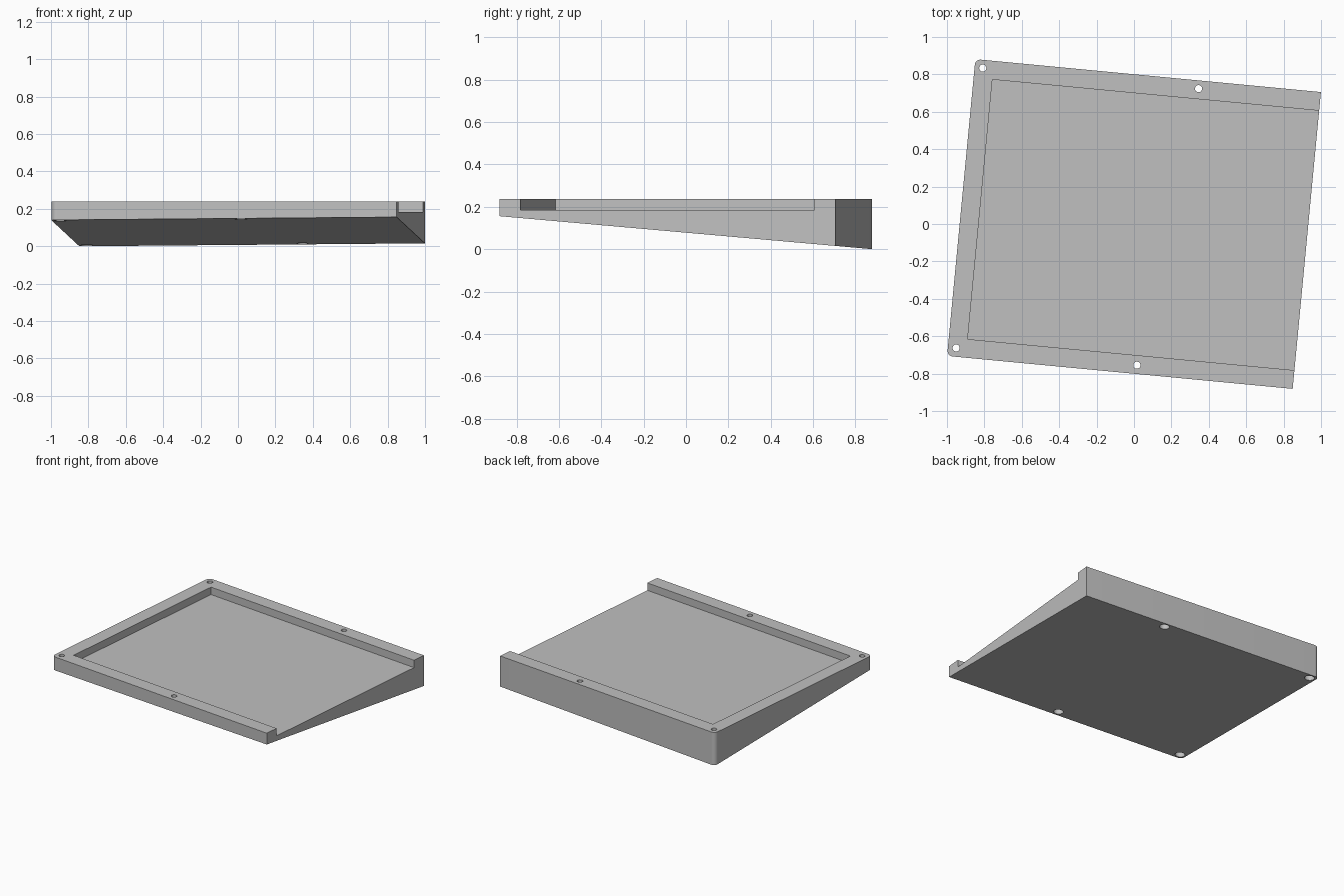
import bpy, bmesh, math
from mathutils import Matrix, Vector

cube = bpy.data.objects.get("Cube")
if cube:
    bpy.data.objects.remove(cube, do_unlink=True)

HALF_W, HALF_D, TOP, FLOOR = 0.928, 0.797, 0.238, 0.184
TURN = Matrix.Rotation(math.radians(-5.44), 3, "Z")

grey = bpy.data.materials.new("light grey")
grey.use_nodes = True
colour = (0.53, 0.53, 0.53, 1)
grey.diffuse_color = colour
grey.node_tree.nodes["Principled BSDF"].inputs["Base Color"].default_value = colour


def underside(y):
    """Height of the sloping base plane."""
    return 0.0885 * (0.882 - y)


def arc(cx, cy, r, start, end, steps):
    angles = [math.radians(start + (end - start) * i / steps) for i in range(steps + 1)]
    return [(cx + r * math.cos(a), cy + r * math.sin(a)) for a in angles]


def prism(name, outline, low, high):
    """Turned vertical prism; low and high give z from the y position."""
    bm = bmesh.new()
    pts = [TURN @ Vector((x, y, 0)) for x, y in outline]
    lower = [bm.verts.new((p.x, p.y, low(p.y))) for p in pts]
    upper = [bm.verts.new((p.x, p.y, high(p.y))) for p in pts]
    bm.faces.new(lower[::-1])
    bm.faces.new(upper)
    n = len(pts)
    for i in range(n):
        j = (i + 1) % n
        bm.faces.new((lower[i], lower[j], upper[j], upper[i]))
    mesh = bpy.data.meshes.new(name)
    bm.to_mesh(mesh)
    bm.free()
    mesh.materials.append(grey)
    obj = bpy.data.objects.new(name, mesh)
    bpy.context.collection.objects.link(obj)
    return obj


def cut(target, cutter):
    cutter.hide_render = True
    mod = target.modifiers.new("cut", "BOOLEAN")
    mod.operation, mod.solver, mod.object = "DIFFERENCE", "EXACT", cutter
    bpy.context.view_layer.objects.active = target
    bpy.ops.object.modifier_apply(modifier=mod.name)
    bpy.data.objects.remove(cutter, do_unlink=True)


# Wedge body with rounded left corners
R = 0.03
outline = [(HALF_W, -HALF_D), (HALF_W, HALF_D)]
outline += arc(R - HALF_W, HALF_D - R, R, 90, 180, 8)
outline += arc(R - HALF_W, R - HALF_D, R, 180, 270, 8)
tray = prism("wedge_tray", outline, underside, lambda y: TOP)

# Flat recess, open on one side
recess = [(-0.827, -0.697), (1.1, -0.697), (1.1, 0.697), (-0.827, 0.697)]
cut(tray, prism("recess_cutter", recess, lambda y: FLOOR, lambda y: TOP + 0.1))

# Screw holes with wider pockets underneath
for x, y in [(-0.884, 0.753), (0.275, 0.753), (-0.884, -0.75), (0.087, -0.75)]:
    cut(tray, prism("hole_cutter", arc(x, y, 0.019, 0, 345, 23),
                    lambda y: -0.1, lambda y: TOP + 0.1))
    cut(tray, prism("pocket_cutter", arc(x, y, 0.033, 0, 345, 23),
                    lambda y: underside(y) - 0.05, lambda y: underside(y) + 0.045))

bpy.ops.object.select_all(action="DESELECT")
tray.select_set(True)
bpy.context.view_layer.objects.active = tray
bpy.ops.object.shade_smooth_by_angle(angle=math.radians(30))
